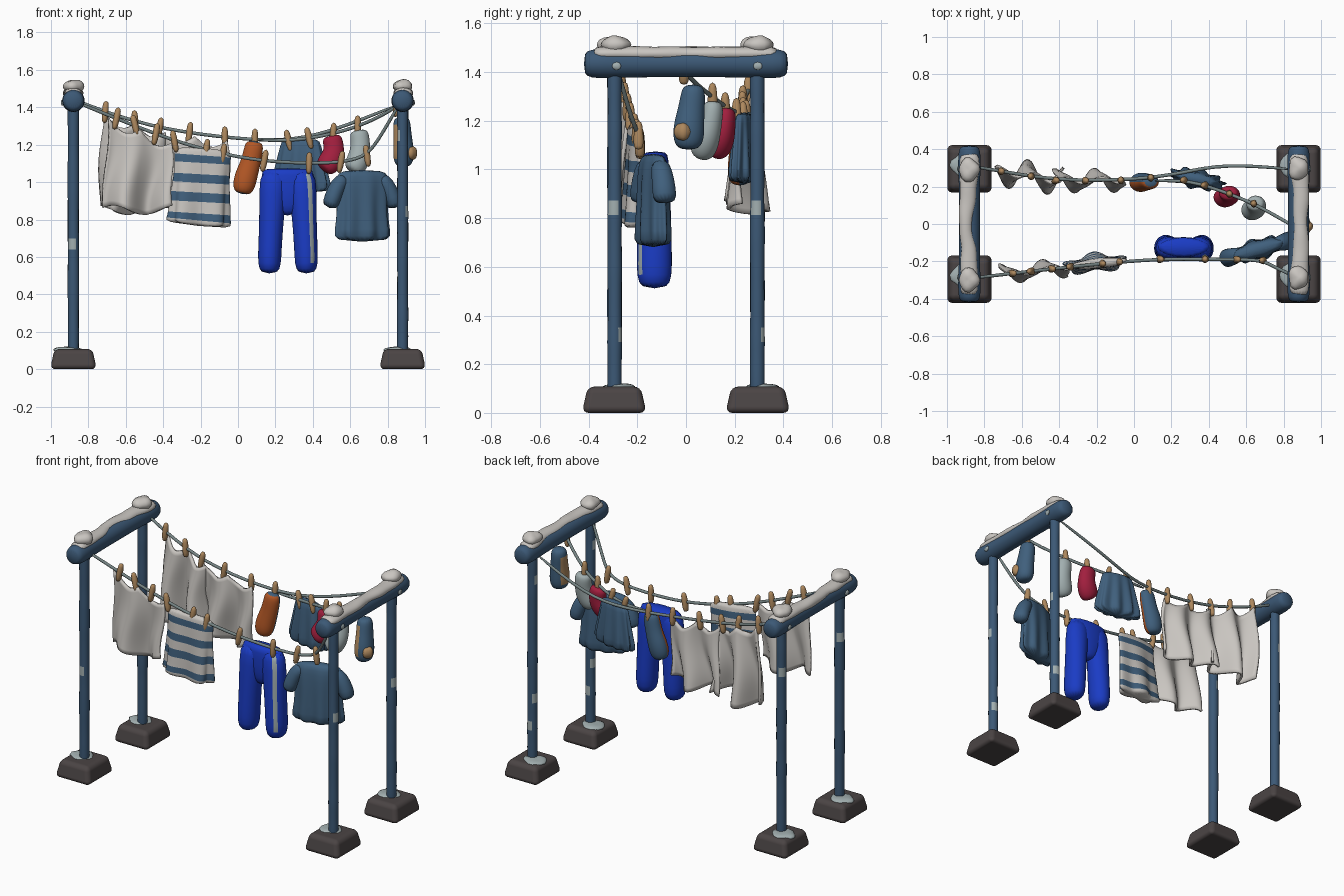
import bpy, bmesh, math, random
from mathutils import Vector

random.seed(4)
cube = bpy.data.objects.get("Cube")
if cube:
    bpy.data.objects.remove(cube)


def material(name, rgb):
    m = bpy.data.materials.new(name)
    m.use_nodes = True
    col = [(c / 255) ** 2.2 for c in rgb] + [1]
    m.diffuse_color = col
    m.node_tree.nodes["Principled BSDF"].inputs["Base Color"].default_value = col
    return m


PAINT = material("painted blue", (62, 89, 117))
DENIM = material("washed blue", (66, 96, 124))
WHITE = material("snow white", (200, 196, 191))
FROST = material("pale frost", (160, 173, 174))
STONE = material("dark stone", (76, 70, 70))
COBALT = material("cobalt", (32, 62, 195))
ORANGE = material("rust orange", (178, 88, 42))
RED = material("crimson", (160, 36, 64))
WOOD = material("tan wood", (172, 135, 94))
ROPE = material("grey rope", (116, 130, 130))


def finish(name, bm, mats, subdiv=0):
    bmesh.ops.recalc_face_normals(bm, faces=bm.faces)
    for f in bm.faces:
        f.smooth = True
    me = bpy.data.meshes.new(name)
    bm.to_mesh(me)
    bm.free()
    for m in mats:
        me.materials.append(m)
    ob = bpy.data.objects.new(name, me)
    bpy.context.collection.objects.link(ob)
    if subdiv:
        ob.modifiers.new("Smooth", "SUBSURF").levels = subdiv
    return ob


def tube(name, pts, radii, mats, side=(1, 0, 0), n=16, paint=None, pleats=0, depth=0, subdiv=1):
    """Elliptical rings along a path; pleats deepen towards the end."""
    bm = bmesh.new()
    pts = [Vector(p) for p in pts]
    last = len(pts) - 1
    rings = []
    for i, p in enumerate(pts):
        t = (pts[min(i + 1, last)] - pts[max(i - 1, 0)]).normalized()
        u = Vector(side)
        u = (u - t * u.dot(t)).normalized()
        w = u.cross(t)
        ring = []
        for j in range(n):
            a = math.tau * j / n
            k = 1 + depth * i / last * math.sin(a * pleats)
            ring.append(bm.verts.new(p + u * radii[i][0] * math.cos(a) * (1 + (k - 1) * 0.4)
                                     + w * radii[i][1] * math.sin(a) * k))
        rings.append(ring)
    for i in range(last):
        for j in range(n):
            f = bm.faces.new((rings[i][j], rings[i][(j + 1) % n],
                              rings[i + 1][(j + 1) % n], rings[i + 1][j]))
            f.material_index = int(paint(i, j)) if paint else 0
    bm.faces.new(rings[0])
    bm.faces.new(rings[-1])
    return finish(name, bm, mats, subdiv)


def lump(name, loc, size, mat):
    bm = bmesh.new()
    bmesh.ops.create_uvsphere(bm, u_segments=16, v_segments=10, radius=1)
    for v in bm.verts:
        wob = 1 + 0.12 * math.sin(3 * v.co.x + 40 * loc[0]) * math.cos(4 * v.co.y + 9 * loc[1])
        v.co = Vector(loc) + Vector([c * s * wob for c, s in zip(v.co, size)])
    return finish(name, bm, [mat])


# Frame: two posts, a beam, snow and stone feet at each end
for s, end in ((-1, "right"), (1, "left")):
    x = 0.88 * s
    patches = (4, 7, 13, 20) if s > 0 else (10, 18)
    for t, row in ((-1, "front"), (1, "back")):
        y = 0.293 * t
        tag = f"{end}_{row}"
        zs = [0.06 + 0.058 * i for i in range(25)]
        rad = [0.031 + random.uniform(-0.002, 0.002) for _ in zs]
        tube(f"post_{tag}", [(x, y, z) for z in zs], [(r, r) for r in rad], [PAINT, FROST],
             n=12, paint=lambda i, j: i in patches and (j + i) % 12 < 3)
        bm = bmesh.new()
        bmesh.ops.create_cube(bm, size=1)
        for v in bm.verts:
            k = 0.82 if v.co.z > 0 else 1
            v.co = Vector((x + v.co.x * 0.248 * k, 0.295 * t + v.co.y * 0.265 * k, (v.co.z + 0.5) * 0.108))
        foot = finish(f"foot_{tag}", bm, [STONE])
        bev = foot.modifiers.new("Bevel", "BEVEL")
        bev.width, bev.segments, bev.harden_normals = 0.028, 4, True
        lump(f"foot_frost_{tag}", (x - 0.03, y + 0.02, 0.103), (0.07, 0.065, 0.018), FROST)
        lump(f"snow_cap_{tag}", (x, y + 0.005 * s, 1.512), (0.054, 0.064, 0.036), WHITE)
    ys = [-0.42, -0.395, -0.32, -0.23, 0, 0.23, 0.32, 0.395, 0.42]
    br = [0.044, 0.06, 0.063, 0.057, 0.057, 0.057, 0.063, 0.06, 0.044]
    tube(f"beam_{end}", [(x, y, 1.435) for y in ys], [(r, r) for r in br], [PAINT])
    # Beam snow thins in the middle and leaves the inner edge bare
    ys = [-0.385 + 0.064 * i for i in range(13)]
    ends = [min(1, abs(y) / 0.25) for y in ys]
    tube(f"beam_snow_{end}",
         [(x + s * 0.018 * (1 - e) + random.uniform(-0.01, 0.01), y, 1.476) for y, e in zip(ys, ends)],
         [(0.033 + 0.017 * e + random.uniform(-0.006, 0.004), random.uniform(0.026, 0.033)) for e in ends], [WHITE])
    for y in (-0.285, 0.295):
        lump("beam_frost_spot", (x + s * 0.058, y, 1.425), (0.008, 0.018, 0.016), FROST)

# Ropes
front_line = [(-0.87, -0.29, 1.43), (-0.7, -0.27, 1.36), (-0.35, -0.23, 1.22), (-0.05, -0.2, 1.14),
              (0.2, -0.185, 1.105), (0.45, -0.19, 1.1), (0.58, -0.19, 1.11), (0.69, -0.195, 1.14),
              (0.76, -0.235, 1.24), (0.87, -0.285, 1.43)]
back_line = [(-0.87, 0.31, 1.44), (-0.7, 0.28, 1.37), (-0.4, 0.23, 1.28), (0, 0.235, 1.23),
             (0.25, 0.27, 1.22), (0.48, 0.325, 1.26), (0.87, 0.29, 1.42)]
sock_line = [(0.1, 0.23, 1.225), (0.3, 0.235, 1.22), (0.5, 0.165, 1.255),
             (0.65, 0.105, 1.3), (0.78, 0.03, 1.36), (0.87, -0.02, 1.42)]
for name, line in (("front", front_line), ("back", back_line), ("sock", sock_line)):
    tube(f"{name}_rope", line, [(0.01, 0.01)] * len(line), [ROPE], side=(0, 0, 1), n=8, subdiv=2)


def along(line, x):
    for a, b in zip(line, line[1:]):
        if x <= b[0]:
            break
    return Vector(a).lerp(Vector(b), (x - a[0]) / (b[0] - a[0]))


# Clothes pegs
for line, xs in ((front_line, (-0.65, -0.55, -0.44, -0.34, -0.17, -0.08, 0.14, 0.38, 0.55, 0.69)),
                 (back_line, (-0.71, -0.55, -0.42, -0.26, -0.07, 0.09)),
                 (sock_line, (0.27, 0.38, 0.51, 0.64, 0.85))):
    for x in xs:
        p = along(line, x)
        lean = random.uniform(-0.012, 0.012)
        tube("peg", [p + Vector((lean * h * 20, 0, h)) for h in (-0.06, -0.03, 0.02, 0.062)],
             [(0.012, 0.018), (0.018, 0.023), (0.02, 0.02), (0.014, 0.014)], [WOOD], n=10)


# White sheets hanging in folds, sagging between pegs
def sheet(name, line, x0, x1, bottom, folds, amp, phase, sags):
    bm = bmesh.new()
    nu, nv = 36, 16
    grid = []
    for i in range(nu + 1):
        u = i / nu
        p = along(line, x0 + (x1 - x0) * u)
        top = p.z - 0.015 - 0.045 * abs(math.sin(math.pi * u * sags))
        low = bottom + 0.025 * math.sin(7 * u + phase)
        col = []
        for j in range(nv + 1):
            v = j / nv
            y = p.y + amp * (0.2 + 0.8 * v) * math.sin(math.tau * folds * u + phase + v)
            col.append(bm.verts.new((p.x + 0.03 * v * (u - 0.5) + 0.012 * math.sin(5 * v + phase),
                                     y, top + (low - top) * v)))
        grid.append(col)
    for a, b in zip(grid, grid[1:]):
        for j in range(nv):
            bm.faces.new((a[j], b[j], b[j + 1], a[j + 1]))
    ob = finish(name, bm, [WHITE])
    sol = ob.modifiers.new("Thickness", "SOLIDIFY")
    sol.thickness, sol.offset = 0.016, 0


sheet("front_sheet", front_line, -0.7, -0.36, 0.85, 1.6, 0.05, 0.5, 2)
sheet("back_sheet_outer", back_line, -0.72, -0.4, 0.85, 1.7, 0.08, 2.0, 2)
sheet("back_sheet_inner", back_line, -0.41, -0.06, 0.84, 1.8, 0.06, 0.2, 2)

# Striped top
zs = [1.185, 1.14, 1.11, 1.035, 1.0, 0.94, 0.9, 0.825, 0.795, 0.765]
tube("striped_top", [(-0.185 - 0.003 * i, -0.21, z) for i, z in enumerate(zs)],
     [(0.147 + 0.018 * abs(i - 3) / 6, 0.024 + 0.003 * i) for i in range(10)], [WHITE, DENIM],
     n=32, paint=lambda i, j: i % 2, pleats=5, depth=0.4, side=(1, 0.1, 0))

# Trousers with a stripe on the front of the left leg
tube("trouser_waist", [(0.265, -0.125, z) for z in (1.075, 1.05, 0.95, 0.87, 0.82)],
     [(0.135, 0.045), (0.143, 0.055), (0.14, 0.058), (0.1, 0.05), (0.035, 0.03)], [COBALT])
for s, name in ((-1, "right"), (1, "left")):
    tube(f"trouser_leg_{name}",
         [(0.267 + s * d, -0.13, z) for d, z in ((0.07, 1.07), (0.08, 0.95), (0.088, 0.8), (0.096, 0.65),
                                                 (0.099, 0.56), (0.099, 0.51))],
         [(0.077, 0.056), (0.076, 0.066), (0.066, 0.07), (0.064, 0.074), (0.064, 0.074), (0.046, 0.056)],
         [COBALT, FROST], paint=lambda i, j: s > 0 and j == 13 and i < 4)

# Shirt with two sleeves
tilt = Vector((0.96, 0.27, 0))
mid = Vector((0.665, -0.135, 0))
tube("shirt_body", [mid + Vector((0, 0, z)) for z in (1.065, 1.035, 0.97, 0.85, 0.74, 0.68)],
     [(0.11, 0.028), (0.15, 0.042), (0.145, 0.05), (0.138, 0.053), (0.15, 0.056), (0.16, 0.058)], [DENIM],
     side=tilt, n=32, pleats=8, depth=0.3)
for s, name in ((-1, "right"), (1, "left")):
    tube(f"shirt_sleeve_{name}",
         [mid + tilt * s * d + Vector((0, 0, z)) for d, z in ((0.09, 1.03), (0.135, 0.99), (0.165, 0.92), (0.185, 0.86))],
         [(0.035, 0.035), (0.045, 0.045), (0.046, 0.05), (0.044, 0.052)], [DENIM], side=tilt)

# Pleated skirt
tube("pleated_skirt", [(0.335, 0.24, z) for z in (1.235, 1.2, 1.1, 1.0, 0.94)],
     [(0.1, 0.028), (0.108, 0.035), (0.13, 0.044), (0.152, 0.05), (0.165, 0.052)], [DENIM],
     side=(0.97, -0.2, 0), n=48, pleats=10, depth=0.3)


# Socks, some with a coloured sole
def sock(name, pts, mats, sole=None, wide=1.0, deep=1.0):
    prof = ((0.036, 0.03), (0.046, 0.04), (0.046, 0.042), (0.054, 0.05), (0.054, 0.05), (0.034, 0.032))
    tube(name, pts, [(a * wide, b * deep) for a, b in prof], mats, paint=sole, subdiv=2)


sock("orange_soled_sock", [(0.09, 0.225, 1.22), (0.085, 0.225, 1.185), (0.07, 0.225, 1.11), (0.045, 0.225, 1.04),
                           (0.03, 0.22, 0.975), (0.022, 0.22, 0.935)], [DENIM, ORANGE],
     lambda i, j: j >= 8, wide=1.15, deep=1.05)
sock("red_sock", [(0.5, 0.165, 1.25), (0.505, 0.165, 1.225), (0.515, 0.16, 1.18), (0.505, 0.15, 1.13),
                  (0.475, 0.135, 1.085), (0.455, 0.125, 1.065)], [RED], wide=1.2, deep=1.05)
sock("pale_sock", [(0.645, 0.11, 1.28), (0.65, 0.11, 1.25), (0.655, 0.1, 1.19), (0.65, 0.085, 1.135),
                   (0.625, 0.07, 1.08), (0.605, 0.06, 1.055)], [FROST], wide=1.15, deep=1.15)
sock("tan_soled_sock", [(0.875, 0.03, 1.35), (0.876, 0.03, 1.31), (0.88, 0.022, 1.25), (0.885, 0.012, 1.18),
                        (0.885, 0.01, 1.12), (0.885, 0.01, 1.08)],
     [DENIM, WOOD], lambda i, j: i in (1, 2, 3) and 6 <= j <= 11, wide=1.05, deep=1.3)
lump("sock_heel", (0.928, -0.012, 1.155), (0.028, 0.036, 0.036), WOOD)
